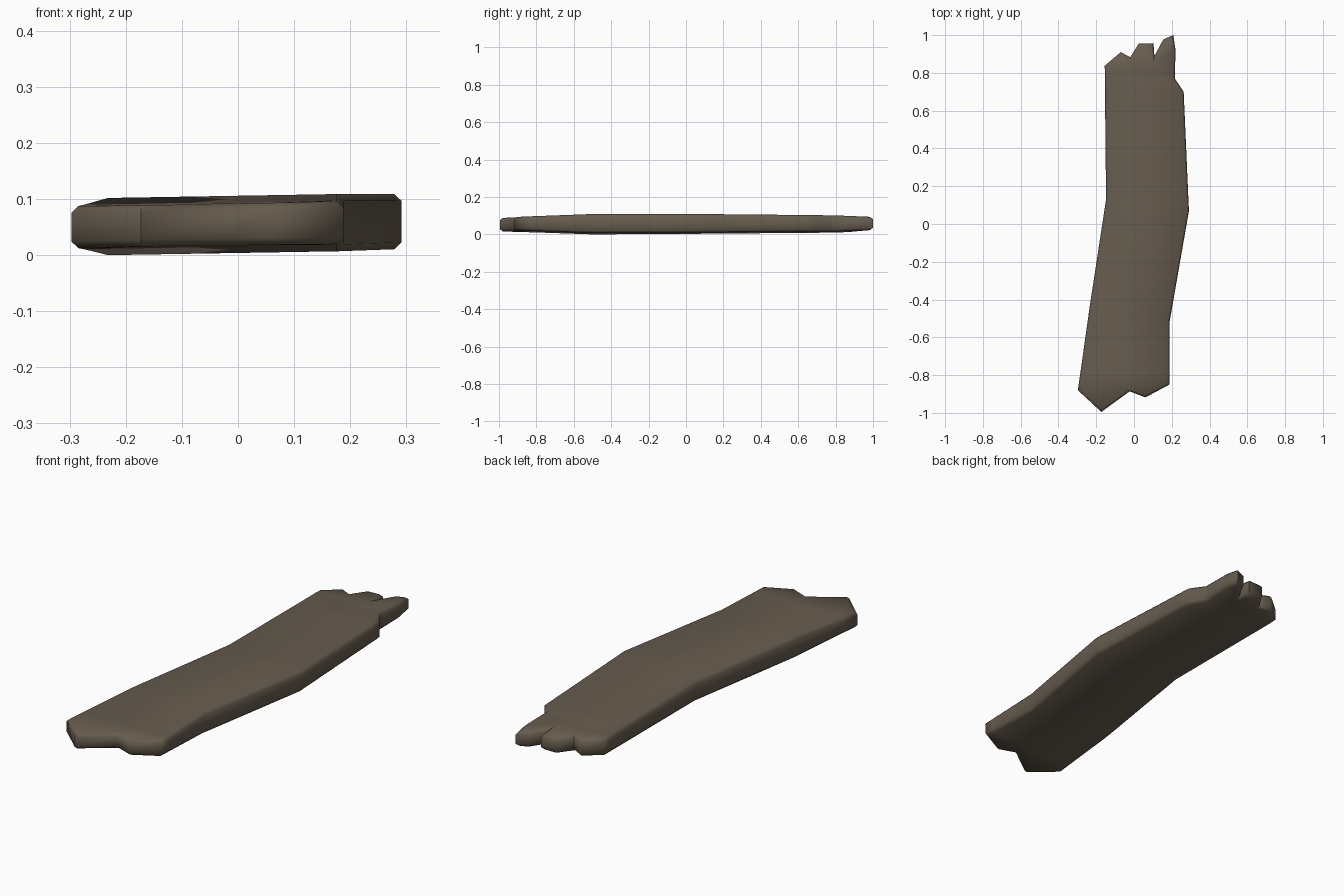
import bpy, bmesh

if "Cube" in bpy.data.objects:
    bpy.data.objects.remove(bpy.data.objects["Cube"])

# plank outline seen from above, counter-clockwise, with splintered ends
OUTLINE = [(-0.297, -0.88), (-0.173, -0.995), (-0.023, -0.886), (0.06, -0.918),
           (0.188, -0.85), (0.188, -0.52), (0.291, 0.07), (0.289, 0.11),
           (0.263, 0.70), (0.216, 0.77), (0.22, 0.92), (0.208, 1.0),
           (0.155, 0.977), (0.108, 0.89), (0.103, 0.957), (0.025, 0.955),
           (-0.02, 0.883), (-0.07, 0.91), (-0.155, 0.838), (-0.148, 0.13),
           (-0.235, -0.44)]
# half thickness along the length (y, half thickness)
HALF = [(-1.0, 0.036), (-0.85, 0.038), (-0.5, 0.051), (0.1, 0.049),
        (0.8, 0.043), (1.0, 0.035)]
CHAMFER = 0.012


def half_thickness(y):
    for (y0, h0), (y1, h1) in zip(HALF, HALF[1:]):
        if y <= y1:
            return h0 + (h1 - h0) * (y - y0) / (y1 - y0)
    return HALF[-1][1]


def key(v):
    return (round(v.co.x, 5), round(v.co.y, 5))


# flat sheet, cut across so the surface can bend gently
bm = bmesh.new()
bm.faces.new([bm.verts.new((x, y, 0)) for x, y in OUTLINE])
bm.normal_update()
for y in (-0.8, -0.5, 0.1, 0.65, 0.8):
    bmesh.ops.bisect_plane(bm, geom=bm.verts[:] + bm.edges[:] + bm.faces[:],
                           plane_co=(0, y, 0), plane_no=(0, 1, 0))

# inset ring for the chamfered rim
bmesh.ops.inset_region(bm, faces=bm.faces[:], thickness=CHAMFER, depth=0,
                       use_boundary=True, use_even_offset=True)
rim = {key(v) for v in bm.verts if v.is_boundary}

# thicken, then shape the top and the underside
ext = bmesh.ops.extrude_face_region(bm, geom=bm.faces[:], use_keep_orig=True)
top = {g for g in ext["geom"] if isinstance(g, bmesh.types.BMVert)}
for v in bm.verts:
    h = half_thickness(v.co.y) - (CHAMFER if key(v) in rim else 0)
    v.co.z = 0.0565 + 0.017 * v.co.x + (h if v in top else -h)
low = min(v.co.z for v in bm.verts)
for v in bm.verts:
    v.co.z -= low
bmesh.ops.triangulate(bm, faces=[f for f in bm.faces if len(f.verts) > 4])
bmesh.ops.recalc_face_normals(bm, faces=bm.faces[:])

mesh = bpy.data.meshes.new("wooden_plank")
bm.to_mesh(mesh)
bm.free()
plank = bpy.data.objects.new("wooden_plank", mesh)
bpy.context.collection.objects.link(plank)

# weathered brown wood
wood = bpy.data.materials.new("weathered_brown")
wood.diffuse_color = (0.135, 0.108, 0.077, 1)
wood.use_nodes = True
wood.node_tree.nodes["Principled BSDF"].inputs["Base Color"].default_value = wood.diffuse_color
mesh.materials.append(wood)

bpy.context.view_layer.objects.active = plank
plank.select_set(True)
bpy.ops.object.shade_smooth_by_angle(angle=0.87)
